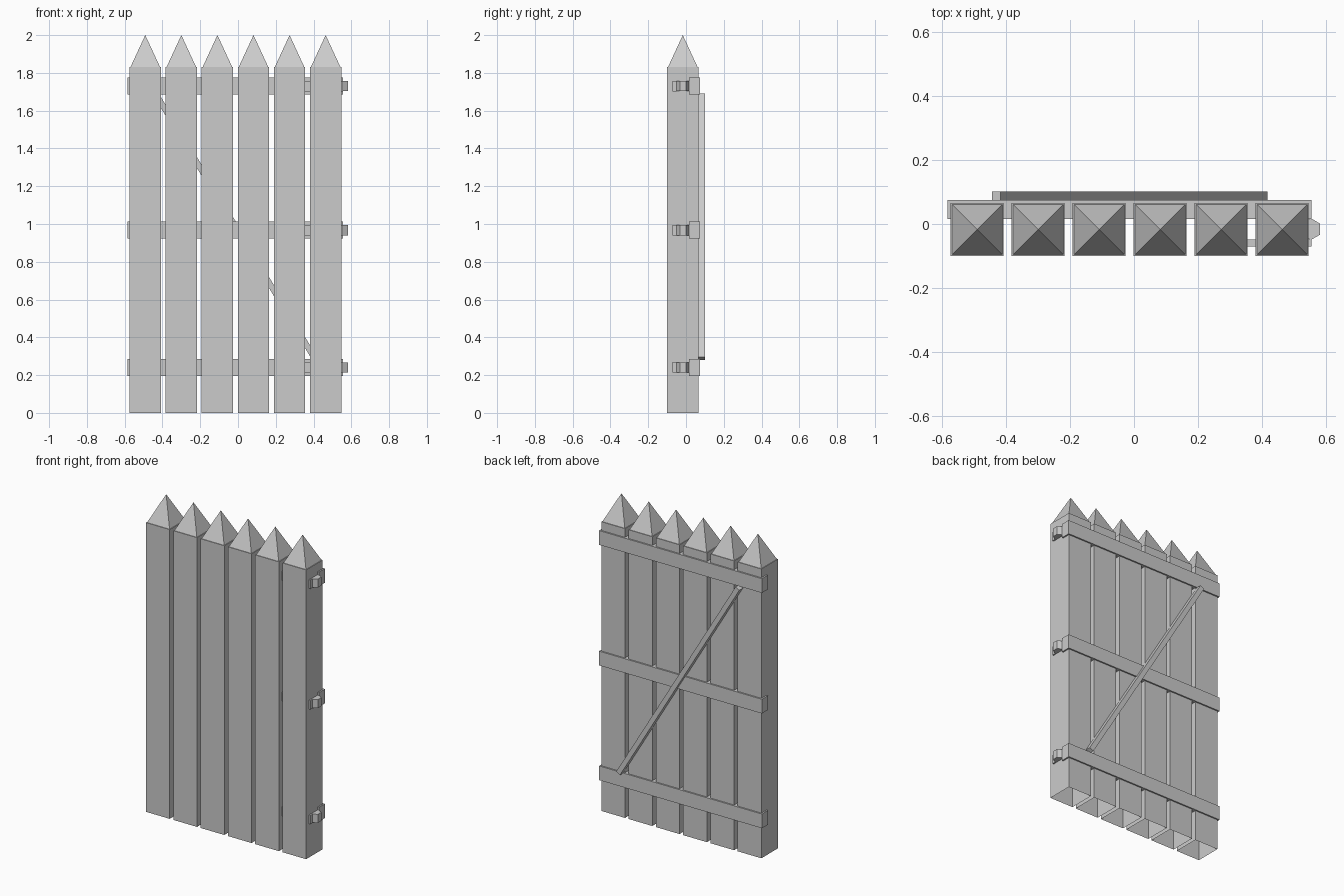
import bpy, bmesh, math
from mathutils import Matrix, Vector

cube = bpy.data.objects.get("Cube")
if cube:
    bpy.data.objects.remove(cube, do_unlink=True)

grey = bpy.data.materials.new("plain_grey")
grey.use_nodes = True
grey.diffuse_color = (0.6, 0.6, 0.6, 1)
grey.node_tree.nodes["Principled BSDF"].inputs["Base Color"].default_value = (0.6, 0.6, 0.6, 1)


def finish(name, bm):
    bmesh.ops.recalc_face_normals(bm, faces=bm.faces)
    mesh = bpy.data.meshes.new(name)
    bm.to_mesh(mesh)
    bm.free()
    mesh.materials.append(grey)
    obj = bpy.data.objects.new(name, mesh)
    bpy.context.collection.objects.link(obj)
    return obj


def box(name, low, high):
    low, high = Vector(low), Vector(high)
    bm = bmesh.new()
    place = Matrix.Translation((low + high) / 2) @ Matrix.Diagonal((*(high - low), 1))
    bmesh.ops.create_cube(bm, size=1, matrix=place)
    return finish(name, bm)


def stake(name, x, y, half, shoulder, tip):
    """Square post with an open foot and a slightly inset pyramid point."""
    bm = bmesh.new()
    place = Matrix.Translation((x, y, shoulder / 2)) @ Matrix.Diagonal((half * 2, half * 2, shoulder, 1))
    bmesh.ops.create_cube(bm, size=1, matrix=place)
    bm.normal_update()
    foot = min(bm.faces, key=lambda f: f.normal.z)
    top = max(bm.faces, key=lambda f: f.normal.z)
    bmesh.ops.inset_region(bm, faces=[top], thickness=0.006)
    bmesh.ops.poke(bm, faces=[top])
    max(bm.verts, key=lambda v: (round(v.co.z, 4), -abs(v.co.x - x))).co.z = tip
    bmesh.ops.delete(bm, geom=[foot], context='FACES_ONLY')
    return finish(name, bm)


# Row of pointed stakes
for i in range(6):
    stake(f"stake_{i + 1}", -0.491 + 0.191 * i, -0.017, 0.083, 1.83, 2.0)

# Cross rails, each with a hinge strap and six-sided knuckle
for label, z in (("lower", 0.241), ("middle", 0.967), ("upper", 1.73)):
    box(f"{label}_rail", (-0.584, 0.015, z - 0.045), (0.556, 0.075, z + 0.045))
    box(f"{label}_hinge_strap", (0.32, -0.071, z - 0.028), (0.556, -0.049, z + 0.028))
    bm = bmesh.new()
    place = Matrix.Translation((0.5535, -0.016, z)) @ Matrix.Rotation(math.radians(30), 4, 'Z')
    bmesh.ops.create_cone(bm, cap_ends=True, segments=6, radius1=0.034, radius2=0.034,
                          depth=0.054, matrix=place)
    # Point the flats sideways
    if max(v.co.x for v in bm.verts) > 0.585:
        bmesh.ops.rotate(bm, verts=bm.verts, cent=(0.5535, -0.016, z),
                         matrix=Matrix.Rotation(math.radians(30), 3, 'Z'))
    finish(f"{label}_hinge_knuckle", bm)

# Diagonal brace across the back
start, end = Vector((-0.431, 0.083, 1.682)), Vector((0.405, 0.083, 0.289))
run = end - start
brace = box("diagonal_brace", (-0.015, -0.018, -run.length / 2), (0.015, 0.018, run.length / 2))
brace.data.transform(Matrix.Translation((start + end) / 2)
                     @ Matrix.Rotation(math.atan2(run.x, run.z), 4, 'Y'))
